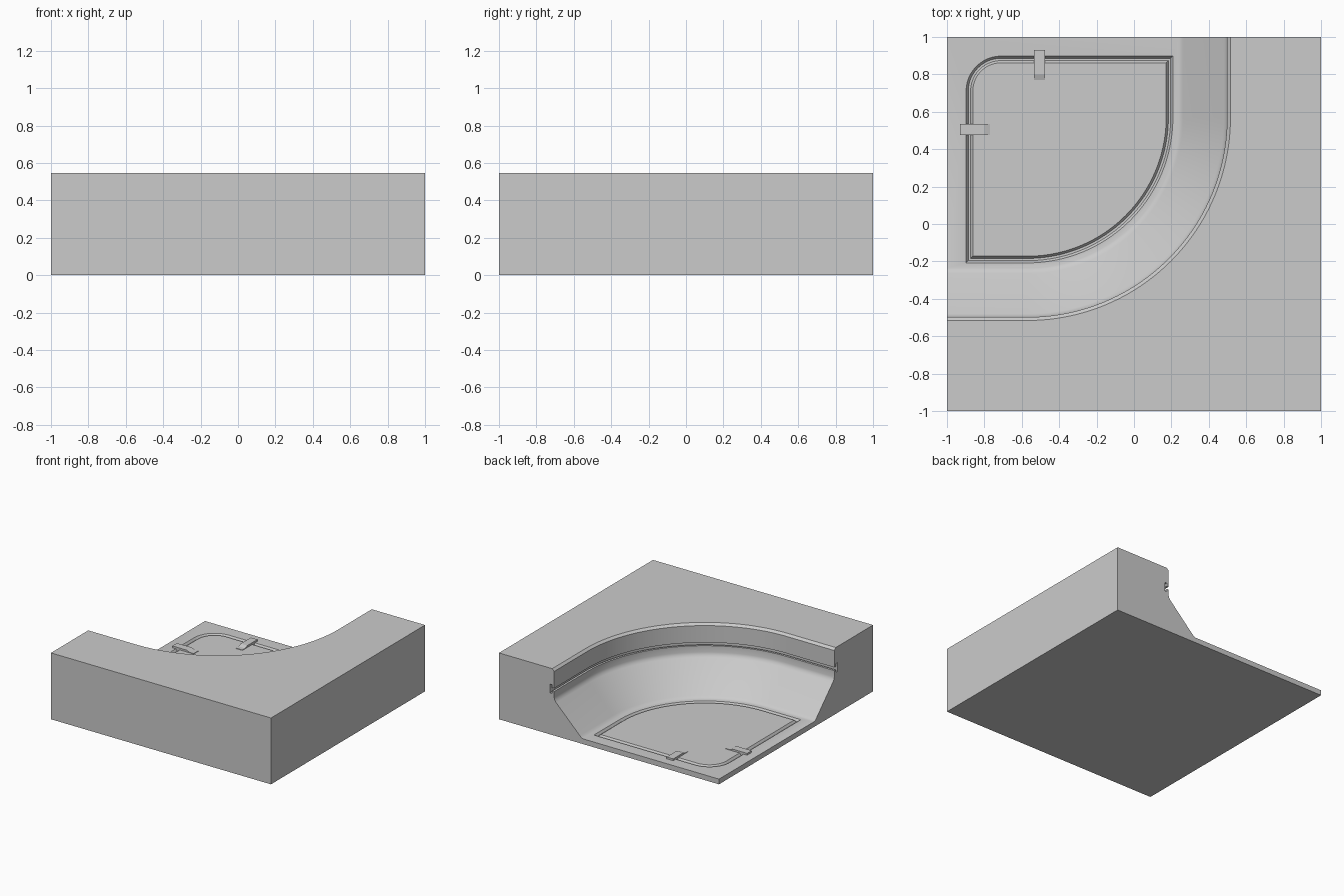
import bpy, bmesh, math
from mathutils import Vector

if "Cube" in bpy.data.objects:
    bpy.data.objects.remove(bpy.data.objects["Cube"])

FLOOR, TOP = 0.043, 0.545
C = 0.57            # bend centre is (-C, C)
SEG = 40


def bend(r, n=SEG):
    """Quarter bend from the right side round to the front side."""
    R = r + C
    return [(-C + R * math.cos(a), C + R * math.sin(a))
            for a in (-math.pi / 2 * i / n for i in range(n + 1))]


def mesh_object(name, bm):
    bmesh.ops.recalc_face_normals(bm, faces=bm.faces)
    me = bpy.data.meshes.new(name)
    bm.to_mesh(me)
    bm.free()
    ob = bpy.data.objects.new(name, me)
    bpy.context.collection.objects.link(ob)
    return ob


def loft(name, rings, closed=False):
    """Skin a stack of equal-length rings of 3D points."""
    bm = bmesh.new()
    vs = [[bm.verts.new(p) for p in ring] for ring in rings]
    pairs = list(zip(vs, vs[1:]))
    if closed:
        pairs.append((vs[-1], vs[0]))
    else:
        bm.faces.new(vs[0])
        bm.faces.new(vs[-1])
    for a, b in pairs:
        for i in range(len(a)):
            j = (i + 1) % len(a)
            bm.faces.new((a[i], a[j], b[j], b[i]))
    return mesh_object(name, bm)


def cut(target, cutter):
    m = target.modifiers.new("cut", 'BOOLEAN')
    m.operation, m.solver, m.object = 'DIFFERENCE', 'EXACT', cutter
    bpy.context.view_layer.objects.active = target
    bpy.ops.object.modifier_apply(modifier=m.name)
    bpy.data.objects.remove(cutter)


# Solid corner block
bm = bmesh.new()
bmesh.ops.create_cube(bm, size=1)
for v in bm.verts:
    v.co = Vector((v.co.x * 2, v.co.y * 2, (v.co.z + 0.5) * TOP))
block = mesh_object("corner_block", bm)

# Curved cavity: floor fillet, slope, wall with T-slot, top chamfer
profile = [(0.235, FLOOR), (0.25, 0.048), (0.265, 0.062), (0.48, 0.275),
           (0.492, 0.29), (0.498, 0.31), (0.498, 0.362), (0.516, 0.362),
           (0.516, 0.34), (0.536, 0.34), (0.536, 0.413), (0.516, 0.413),
           (0.516, 0.388), (0.498, 0.388), (0.498, 0.527), (0.516, TOP),
           (0.516, 0.7)]
rings = []
for r, z in profile:
    pts = [(r, 1.1)] + bend(r) + [(-1.1, -r), (-1.1, 1.1)]
    rings.append([(x, y, z) for x, y in pts])
cut(block, loft("cavity_cutter", rings))


# Panel groove in the floor
def panel_outline(d):
    cr, L = 0.17, 0.88
    corner = [(-L + cr + (cr + d) * math.cos(a), L - cr + (cr + d) * math.sin(a))
              for a in (math.pi - math.pi / 2 * i / 12 for i in range(13))]
    return ([(0.19 + d, L + d)] + bend(0.19 + d)
            + [(-L - d, -0.19 - d)] + corner)


section = [(0.023, FLOOR + 0.008), (0.018, FLOOR), (0.006, FLOOR - 0.018),
           (-0.006, FLOOR - 0.018), (-0.018, FLOOR), (-0.023, FLOOR + 0.008)]
groove = loft("groove_cutter",
              [[(x, y, z) for x, y in panel_outline(d)] for d, z in section], True)
cut(block, groove)

# Hinge clips: raised strap, ramp and thin tail, mirrored across the diagonal
side = [(0.93, 0.02), (0.93, FLOOR + 0.015), (0.80, FLOOR + 0.015),
        (0.77, FLOOR + 0.004), (0.735, FLOOR + 0.004), (0.735, 0.02)]
loft("back_hinge", [[(x, y, z) for y, z in side] for x in (-0.535, -0.475)])
loft("left_hinge", [[(-x, y, z) for x, z in side] for y in (0.475, 0.535)])

# Smooth the curved surfaces, keep edges sharp
bpy.ops.object.select_all(action='DESELECT')
block.select_set(True)
bpy.context.view_layer.objects.active = block
bpy.ops.object.shade_smooth_by_angle(angle=math.radians(30))
